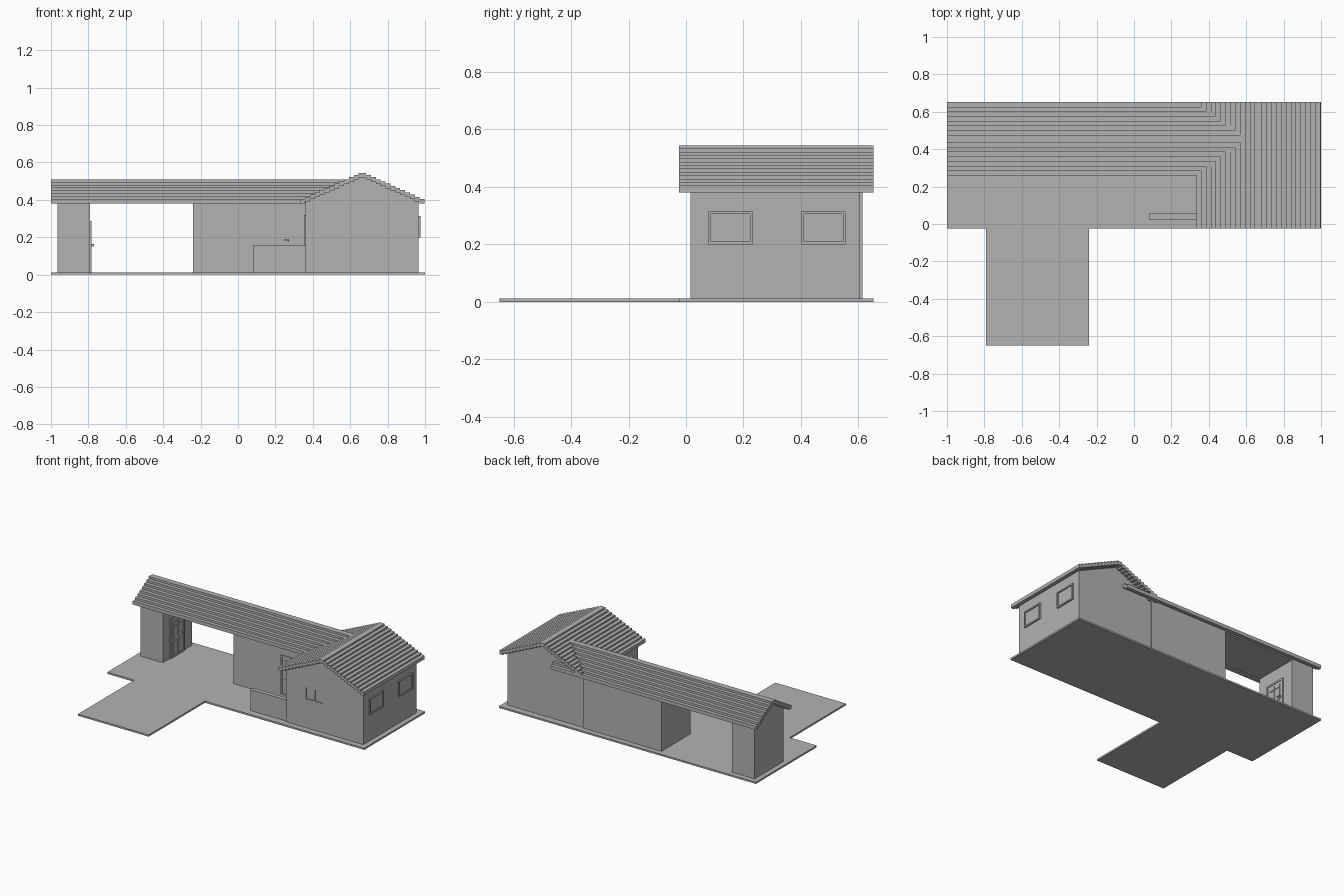
import bpy, bmesh
from math import pi
from mathutils import Matrix, Vector

if "Cube" in bpy.data.objects:
    bpy.data.objects.remove(bpy.data.objects["Cube"], do_unlink=True)

grey = bpy.data.materials.new("plain grey")
grey.use_nodes = True
grey.diffuse_color = (0.45, 0.45, 0.45, 1)
grey.node_tree.nodes["Principled BSDF"].inputs["Base Color"].default_value = grey.diffuse_color

SLAB = 0.012      # top of the ground slab
EAVE = 0.38       # underside of the eaves
THICK = 0.025     # roof thickness


def finish(name, bm, loc=(0, 0, 0), turn=0):
    bmesh.ops.recalc_face_normals(bm, faces=bm.faces)
    mesh = bpy.data.meshes.new(name)
    bm.to_mesh(mesh)
    bm.free()
    mesh.materials.append(grey)
    ob = bpy.data.objects.new(name, mesh)
    ob.location = loc
    ob.rotation_euler.z = turn
    bpy.context.collection.objects.link(ob)
    return ob


def boxes(name, parts, loc=(0, 0, 0), turn=0):
    """One object from boxes given as (x0, x1, y0, y1, z0, z1)."""
    bm = bmesh.new()
    for x0, x1, y0, y1, z0, z1 in parts:
        centre = Vector((x0 + x1, y0 + y1, z0 + z1)) / 2
        size = Matrix.Diagonal((x1 - x0, y1 - y0, z1 - z0, 1))
        bmesh.ops.create_cube(bm, size=1, matrix=Matrix.Translation(centre) @ size)
    return finish(name, bm, loc, turn)


def prism(name, profile, axis, start, end):
    """Extrude an (across, z) profile along the x or y axis."""
    bm = bmesh.new()
    place = (lambda u, z: (start, u, z)) if axis == "x" else (lambda u, z: (u, start, z))
    face = bm.faces.new([bm.verts.new(place(u, z)) for u, z in profile])
    out = bmesh.ops.extrude_face_region(bm, geom=[face])
    move = Vector((end - start, 0, 0) if axis == "x" else (0, end - start, 0))
    bmesh.ops.translate(bm, vec=move, verts=[v for v in out["geom"] if isinstance(v, bmesh.types.BMVert)])
    return finish(name, bm)


def stepped_roof(name, mid, half, top, steps, axis, start, end):
    """Shell of overlapping tile courses, drawn as a staircase on both sides."""
    run = (half - 0.02) / steps
    rise = (top - EAVE - THICK) / steps
    side = []
    for k in range(steps + 1):
        z = EAVE + THICK + k * rise
        side.append((half - k * run, z))
        if k < steps:
            side.append((half - (k + 1) * run, z))
    upper = [(mid - d, z) for d, z in side] + [(mid + d, z) for d, z in reversed(side)]
    lower = [(u, z - THICK) for u, z in reversed(upper)]
    return prism(name, upper + lower, axis, start, end)


def gable(mid, half, top, low, high, base):
    """Wall profile whose slopes run inside the roof shell."""
    slope = (top - EAVE - THICK) / (half - 0.02)
    line = lambda u: EAVE + THICK - 0.016 + slope * (half - abs(u - mid))
    peak = top - 0.016
    return [(low, base), (high, base), (high, line(high)), (mid + 0.02, peak),
            (mid - 0.02, peak), (low, line(low))]


def frame(w, z0, z1, bar, depth):
    """Four bars around an opening, standing out towards local -y."""
    h = w / 2
    return [(-h, -h + bar, -depth, 0, z0, z1), (h - bar, h, -depth, 0, z0, z1),
            (-h + bar, h - bar, -depth, 0, z1 - bar, z1),
            (-h + bar, h - bar, -depth, 0, z0, z0 + bar)]


def window(name, w, z0, z1, loc, turn):
    pane = [(-w / 2 + 0.01, w / 2 - 0.01, -0.003, 0, z0 + 0.01, z1 - 0.01)]
    boxes(name, frame(w, z0, z1, 0.01, 0.01) + pane, loc, turn)


def door(name, z0, loc, turn=0):
    parts = frame(0.16, z0, z0 + 0.275, 0.012, 0.008)
    parts.append((-0.068, 0.068, -0.004, 0, z0 + 0.012, z0 + 0.263))
    # raised panels in two columns
    for side in (-1, 1):
        a, b = sorted((side * 0.003, side * 0.05))
        for low, high in ((0.02, 0.11), (0.13, 0.215), (0.22, 0.245)):
            parts.append((a, b, -0.008, 0, z0 + low, z0 + high))
    # handle
    parts.append((0.056, 0.064, -0.018, 0, z0 + 0.138, z0 + 0.152))
    parts.append((0.036, 0.064, -0.02, -0.014, z0 + 0.143, z0 + 0.152))
    boxes(name, parts, loc, turn)


# ground
boxes("ground_slab", [(-1, 1, -0.025, 0.652, 0, SLAB)])
boxes("driveway", [(-0.79, -0.24, -0.65, -0.025, 0, SLAB)])

# long wing: store room, open carport, living rooms, and the attic over all three
boxes("store_room_walls", [(-0.965, -0.79, 0.295, 0.615, SLAB, EAVE)])
boxes("long_wing_walls", [(-0.24, 0.37, 0.295, 0.615, SLAB, EAVE)])
prism("long_wing_attic", gable(0.455, 0.197, 0.51, 0.295, 0.615, EAVE), "x", -0.965, 0.4)
stepped_roof("long_wing_roof", 0.455, 0.197, 0.51, 7, "x", -1, 0.6)

# cross wing
walls = prism("cross_wing_walls", gable(0.665, 0.332, 0.545, 0.362, 0.965, SLAB), "y", 0.015, 0.606)
stepped_roof("cross_wing_roof", 0.665, 0.332, 0.545, 12, "y", -0.025, 0.652)

# recessed twin window in the front gable
cutter = boxes("front_window_cutter", [(0.517, 0.581, 0, 0.022, 0.217, 0.297),
                                       (0.589, 0.653, 0, 0.022, 0.217, 0.297)])
cutter.hide_render = True
cutter.hide_viewport = True
cut = walls.modifiers.new("front window", "BOOLEAN")
cut.operation = "DIFFERENCE"
cut.solver = "EXACT"
cut.object = cutter

# side windows
for i, y in enumerate((0.155, 0.478)):
    window(f"right_side_window_{i + 1}", 0.156, 0.2, 0.315, (0.965, y, 0), pi / 2)
window("porch_side_window", 0.16, 0.1, 0.32, (0.362, 0.16, 0), -pi / 2)

# doors and porch wall
door("front_door", 0.04, (0.21, 0.295, 0))
door("store_room_door", SLAB, (-0.79, 0.45, 0), pi / 2)
boxes("porch_low_wall", [(0.08, 0.365, 0.025, 0.055, SLAB, 0.16)])
